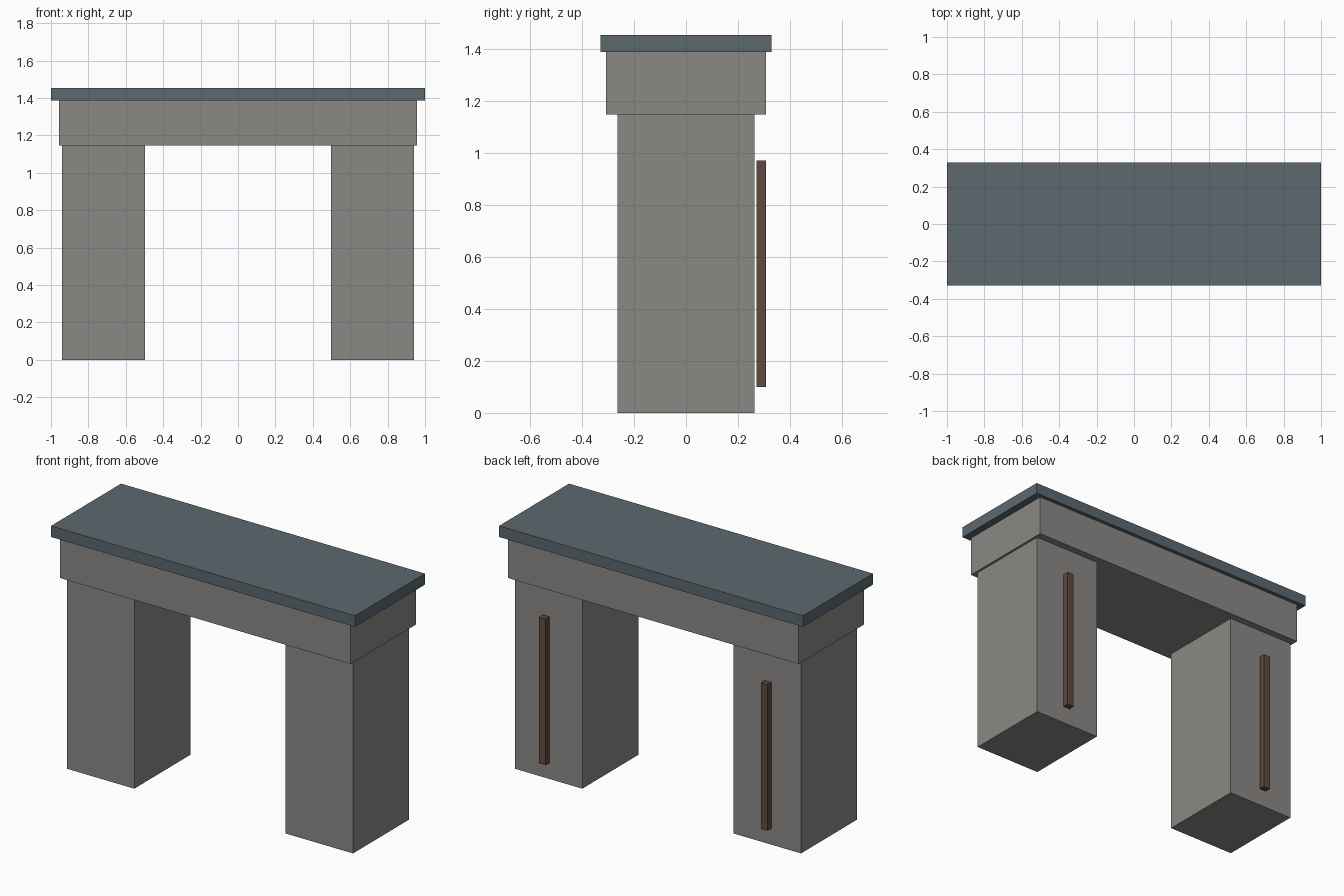
import bpy

cube = bpy.data.objects.get("Cube")
if cube:
    bpy.data.objects.remove(cube, do_unlink=True)


def make_material(name, color):
    mat = bpy.data.materials.new(name)
    mat.use_nodes = True
    mat.diffuse_color = (*color, 1)
    mat.node_tree.nodes["Principled BSDF"].inputs["Base Color"].default_value = (*color, 1)
    return mat


def box(name, mat, low, high):
    """Box between two opposite corners."""
    center = [(a + b) / 2 for a, b in zip(low, high)]
    bpy.ops.mesh.primitive_cube_add(size=1, location=center)
    obj = bpy.context.object
    obj.name = name
    obj.scale = [b - a for a, b in zip(low, high)]
    bpy.ops.object.transform_apply(location=False, rotation=False, scale=True)
    obj.data.materials.append(mat)
    return obj


stone = make_material("grey stone", (0.254, 0.25, 0.235))
slate = make_material("blue grey slate", (0.107, 0.138, 0.159))
wood = make_material("dark brown", (0.112, 0.07, 0.051))

PILLAR_TOP, LINTEL_TOP, CAP_TOP = 1.147, 1.388, 1.454

# Pillars, each with an upright bar standing just off its back face
for side, sign in (("left", 1), ("right", -1)):
    x = sign * 0.72
    box(f"{side}_pillar", stone, (x - 0.222, -0.264, 0), (x + 0.222, 0.264, PILLAR_TOP))
    x = sign * 0.73
    box(f"{side}_back_bar", wood, (x - 0.022, 0.272, 0.1), (x + 0.022, 0.308, 0.97))

# Lintel across the pillars and the overhanging cap slab
box("lintel", stone, (-0.956, -0.307, PILLAR_TOP), (0.956, 0.307, LINTEL_TOP))
box("cap_slab", slate, (-1, -0.329, LINTEL_TOP), (1, 0.329, CAP_TOP))
